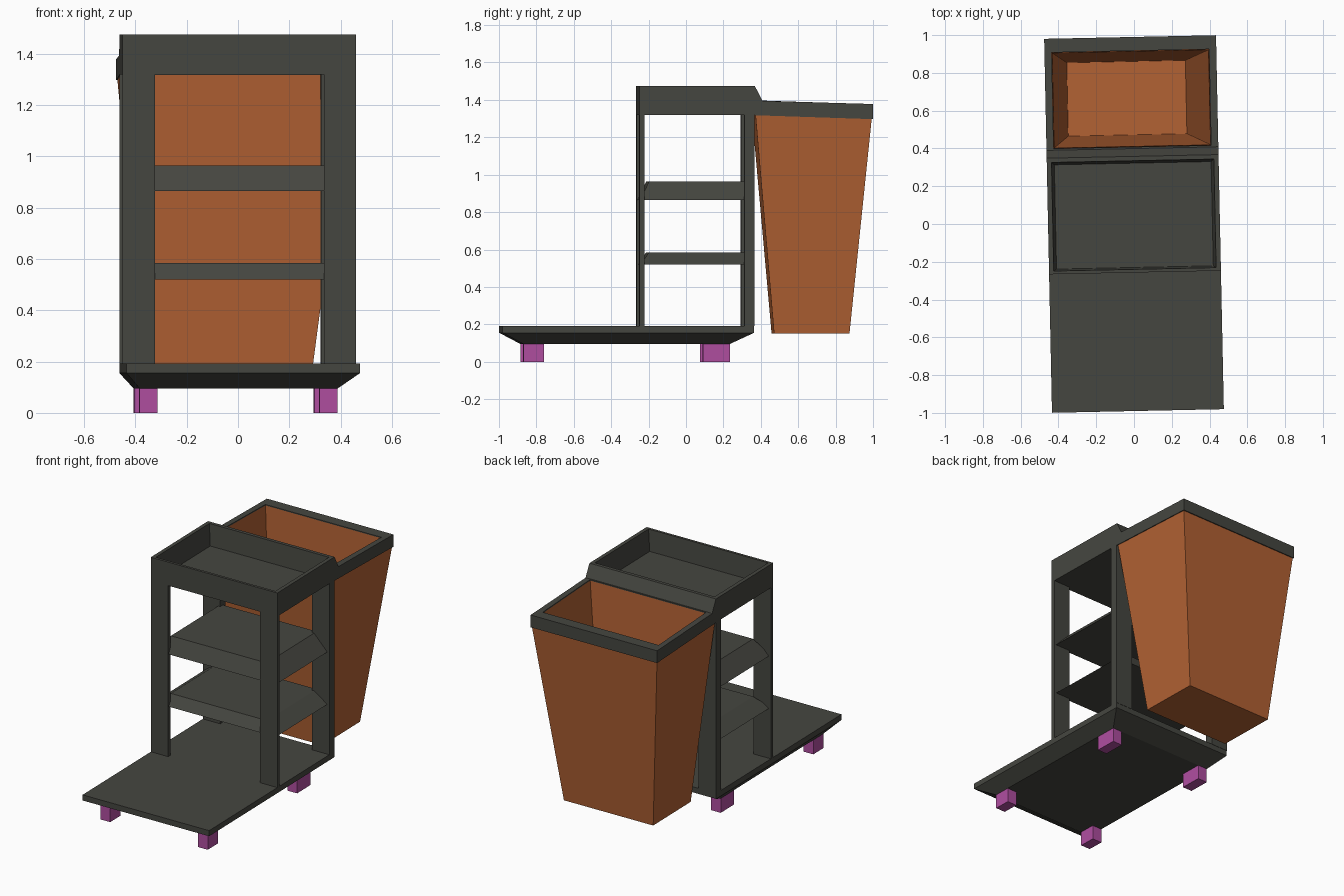
import bpy, bmesh, math
from mathutils import Matrix

if "Cube" in bpy.data.objects:
    bpy.data.objects.remove(bpy.data.objects["Cube"])

ROT = Matrix.Rotation(math.radians(1.2), 4, 'Z')  # whole cart stands slightly turned


def material(name, rgb):
    m = bpy.data.materials.new(name)
    m.diffuse_color = (*rgb, 1)
    m.use_nodes = True
    m.node_tree.nodes["Principled BSDF"].inputs["Base Color"].default_value = m.diffuse_color
    return m


GREY = material("charcoal plastic", (0.060, 0.061, 0.051))
ORANGE = material("orange canvas", (0.45, 0.122, 0.034))
PURPLE = material("purple caster", (0.43, 0.075, 0.35))


def loft(name, mat, loops, closed=False):
    """Join rectangles (x0, x1, y0, y1, z_front, z_back); cap the ends or close into a ring."""
    bm = bmesh.new()
    rows = []
    for x0, x1, y0, y1, zf, zb in loops:
        pts = [(x0, y0, zf), (x1, y0, zf), (x1, y1, zb), (x0, y1, zb)]
        rows.append([bm.verts.new(p) for p in pts])
    pairs = list(zip(rows, rows[1:]))
    if closed:
        pairs.append((rows[-1], rows[0]))
    else:
        bm.faces.new(rows[0][::-1])
        bm.faces.new(rows[-1])
    for a, b in pairs:
        for i in range(4):
            j = (i + 1) % 4
            bm.faces.new((a[i], a[j], b[j], b[i]))
    bmesh.ops.recalc_face_normals(bm, faces=bm.faces)
    bm.transform(ROT)
    me = bpy.data.meshes.new(name)
    bm.to_mesh(me)
    bm.free()
    me.materials.append(mat)
    ob = bpy.data.objects.new(name, me)
    bpy.context.collection.objects.link(ob)
    return ob


def level(x0, x1, y0, y1, z):
    return (x0, x1, y0, y1, z, z)


def box(name, mat, x0, x1, y0, y1, z0, z1):
    return loft(name, mat, [level(x0, x1, y0, y1, z0), level(x0, x1, y0, y1, z1)])


W = 0.455  # half width of the cart

# Base platform with sloped underside
loft("base_platform", GREY, [
    level(-0.402, 0.37, -0.877, 0.227, 0.095),
    level(-W, W, -0.99, 0.355, 0.155),
    level(-W, W, -0.99, 0.355, 0.192)])

# Casters
for side, x in (("left", -0.367), ("right", 0.335)):
    box(f"front_{side}_caster", PURPLE, x - 0.035, x + 0.035, -0.877, -0.768, 0, 0.097)
    box(f"back_{side}_caster", PURPLE, x - 0.035, x + 0.035, 0.083, 0.227, 0, 0.097)

# Posts
for side, x0, x1 in (("left", -W, -0.33), ("right", 0.33, W)):
    box(f"front_{side}_post", GREY, x0, x1, -0.257, -0.232, 0.19, 1.325)
    box(f"back_{side}_post", GREY, x0, x1, 0.302, 0.357, 0.19, 1.325)

# Shelves, wider at the bottom
for name, z0, z1 in (("lower_shelf", 0.52, 0.585), ("upper_shelf", 0.865, 0.965)):
    loft(name, GREY, [
        level(-0.44, 0.44, -0.252, 0.35, z0),
        level(-0.345, 0.345, -0.205, 0.33, z1)])

# Top tray
loft("top_tray", GREY, [
    level(-W, W, -0.257, 0.357, 1.32),
    level(-W, W, -0.257, 0.357, 1.475),
    level(-0.43, 0.43, -0.24, 0.335, 1.475),
    level(-0.415, 0.415, -0.23, 0.322, 1.335)])

# Sloped link between tray and bag rim
loft("rim_link", GREY, [
    level(-W, W, 0.35, 0.405, 1.385),
    level(-W, W, 0.35, 0.358, 1.475)])

# Bag rim
loft("bag_rim", GREY, [
    (-W, W, 0.357, 0.99, 1.318, 1.297),
    (-W, W, 0.357, 0.99, 1.396, 1.378),
    (-0.417, 0.417, 0.408, 0.917, 1.396, 1.378),
    (-0.417, 0.417, 0.408, 0.917, 1.318, 1.297)], closed=True)

# Tapered open bag
loft("bag", ORANGE, [
    level(-0.345, 0.297, 0.465, 0.868, 0.15),
    (-0.45, 0.45, 0.362, 0.984, 1.322, 1.302),
    (-0.418, 0.418, 0.407, 0.918, 1.322, 1.302),
    (-0.414, 0.414, 0.411, 0.914, 1.391, 1.373),
    level(-0.338, 0.290, 0.472, 0.861, 0.16)])
